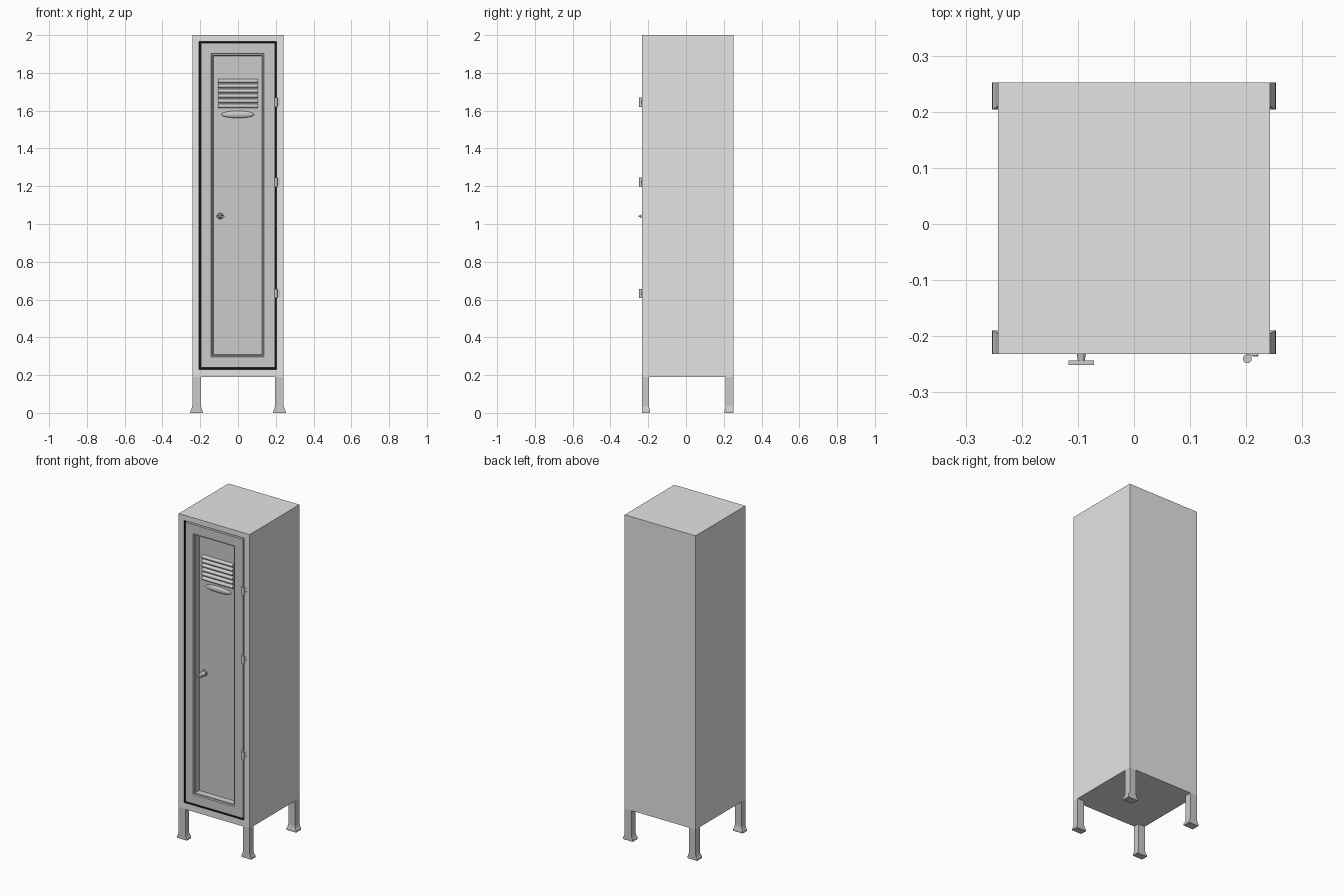
import bpy, bmesh, math
from mathutils import Matrix, Vector

if "Cube" in bpy.data.objects:
    bpy.data.objects.remove(bpy.data.objects["Cube"])


def finish(name, bm, smooth=False):
    bmesh.ops.recalc_face_normals(bm, faces=bm.faces)
    me = bpy.data.meshes.new(name)
    bm.to_mesh(me)
    bm.free()
    ob = bpy.data.objects.new(name, me)
    bpy.context.collection.objects.link(ob)
    if smooth:
        bpy.context.view_layer.objects.active = ob
        ob.select_set(True)
        bpy.ops.object.shade_smooth_by_angle(angle=math.radians(35))
        ob.select_set(False)
    return ob


def loft(name, rings, smooth=False):
    """Skin a list of equal-sized point rings and cap both ends."""
    bm = bmesh.new()
    rows = [[bm.verts.new(p) for p in r] for r in rings]
    n = len(rows[0])
    for a, b in zip(rows, rows[1:]):
        for i in range(n):
            j = (i + 1) % n
            bm.faces.new((a[i], a[j], b[j], b[i]))
    bm.faces.new(rows[0])
    bm.faces.new(rows[-1])
    return finish(name, bm, smooth)


def rect_xz(x0, x1, z0, z1, y):
    return [(x0, y, z0), (x1, y, z0), (x1, y, z1), (x0, y, z1)]


def rect_xy(x0, x1, y0, y1, z):
    return [(x0, y0, z), (x1, y0, z), (x1, y1, z), (x0, y1, z)]


def box(name, x0, x1, y0, y1, z0, z1):
    return loft(name, [rect_xy(x0, x1, y0, y1, z) for z in (z0, z1)])


def cylinder(name, centre, r1, r2, depth, axis, segs=20):
    bm = bmesh.new()
    rot = Vector((0, 0, 1)).rotation_difference(Vector(axis)).to_matrix().to_4x4()
    bmesh.ops.create_cone(bm, cap_ends=True, segments=segs, radius1=r1, radius2=r2,
                          depth=depth, matrix=Matrix.Translation(centre) @ rot)
    return finish(name, bm, True)


FRONT = -0.232
PANEL = -0.19

black = bpy.data.materials.new("gap_black")
black.diffuse_color = (0.005, 0.005, 0.005, 1)
black.use_nodes = True
black.node_tree.nodes["Principled BSDF"].inputs["Base Color"].default_value = black.diffuse_color

# cabinet with a shallow door opening; the opening shows as a dark gap
body = loft("cabinet_body", [
    rect_xz(-0.242, 0.242, 0.19, 2.0, 0.252),
    rect_xz(-0.242, 0.242, 0.19, 2.0, FRONT),
    rect_xz(-0.206, 0.204, 0.23, 1.967, FRONT),
    rect_xz(-0.206, 0.204, 0.23, 1.967, -0.17)])
grey = bpy.data.materials.new("painted_steel")
grey.diffuse_color = (0.8, 0.77, 0.78, 1)
grey.use_nodes = True
grey.node_tree.nodes["Principled BSDF"].inputs["Base Color"].default_value = grey.diffuse_color
body.data.materials.append(grey)
body.data.materials.append(black)
for p in body.data.polygons:
    c = p.center
    if abs(c.x) < 0.21 and 0.22 < c.z < 1.98 and -0.21 < c.y < -0.15:
        p.material_index = 1

# door with a stepped, recessed panel
door = loft("door", [
    rect_xz(-0.197, 0.195, 0.239, 1.958, -0.172),
    rect_xz(-0.197, 0.195, 0.239, 1.958, FRONT),
    rect_xz(-0.143, 0.138, 0.296, 1.902, FRONT),
    rect_xz(-0.140, 0.135, 0.299, 1.899, FRONT + 0.008),
    rect_xz(-0.134, 0.129, 0.305, 1.893, FRONT + 0.008),
    rect_xz(-0.131, 0.126, 0.308, 1.890, PANEL)])

# ventilation louvres
for i in range(6):
    z = 1.757 - i * 0.0265
    prof = [(PANEL - 0.014 * math.sin(math.pi * k / 8),
             z + 0.011 * math.cos(math.pi * k / 8)) for k in range(9)]
    loft(f"louvre_{i + 1}", [[(x, y, h) for y, h in prof] for x in (-0.105, 0.105)], True)

# oval label boss under the louvres
bm = bmesh.new()
bmesh.ops.create_uvsphere(bm, u_segments=32, v_segments=16, radius=1,
                          matrix=Matrix.Translation((-0.001, PANEL, 1.58))
                          @ Matrix.Diagonal((0.087, 0.012, 0.019, 1)))
finish("label_oval", bm, True)

# lock and turn handle
cylinder("lock_collar", (-0.094, PANEL - 0.004, 1.042), 0.018, 0.018, 0.01, (0, -1, 0))
cylinder("lock_stem", (-0.094, -0.218, 1.042), 0.015, 0.006, 0.052, (0, -1, 0))
box("handle_bar", -0.117, -0.071, -0.251, -0.243, 1.038, 1.046)

# hinges: knuckle, leaf and screw
for i, z in enumerate((1.645, 1.222, 0.632)):
    cylinder(f"hinge_knuckle_{i + 1}", (0.202, -0.24, z), 0.008, 0.008, 0.05, (0, 0, 1))
    box(f"hinge_leaf_{i + 1}", 0.202, 0.222, FRONT - 0.002, FRONT + 0.004, z - 0.019, z + 0.019)
    cylinder(f"hinge_screw_{i + 1}", (0.216, -0.234, z), 0.005, 0.005, 0.005, (0, -1, 0), 12)

# legs with feet flaring sideways
for sx, side in ((-1, "left"), (1, "right")):
    for yo, yi, end in ((FRONT, -0.196, "front"), (0.252, 0.210, "back")):
        s = 1 if yo < 0 else -1
        rings = []
        for z, xi, xo, grow in ((0.0, 0.186, 0.253, 0.006), (0.012, 0.187, 0.252, 0.006),
                                (0.02, 0.192, 0.247, 0.003), (0.036, 0.196, 0.242, 0),
                                (0.192, 0.196, 0.242, 0)):
            rings.append(rect_xy(sx * xi, sx * xo, yo, yi + s * grow, z))
        loft(f"{end}_{side}_leg", rings)
